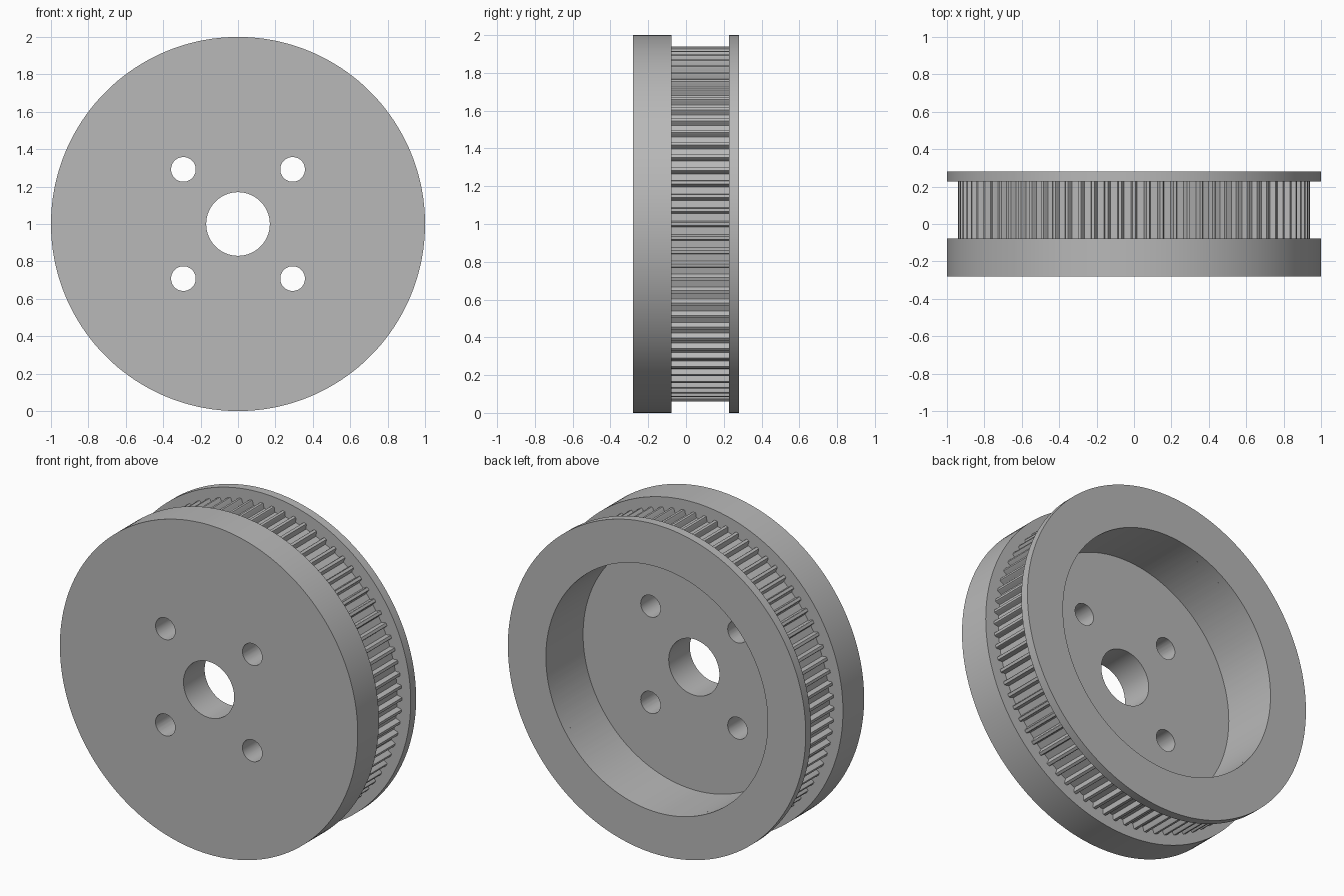
import bpy, bmesh
from math import sin, cos, tau, radians

cube = bpy.data.objects.get("Cube")
if cube:
    bpy.data.objects.remove(cube, do_unlink=True)

FRONT, GROOVE_FRONT, GROOVE_BACK, BACK = -0.28, -0.077, 0.228, 0.28
TEETH, TIP_R, TOOTH_DEPTH = 80, 0.94, 0.03
BORE_R, RECESS_R = 0.17, 0.745
BOLT_OFFSET, BOLT_R = 0.292, 0.066

metal = bpy.data.materials.new("plain grey metal")
metal.use_nodes = True
metal.diffuse_color = (0.48, 0.48, 0.48, 1)
metal.node_tree.nodes["Principled BSDF"].inputs["Base Color"].default_value = (0.48, 0.48, 0.48, 1)


def ring(name, outline, inner_r, y0, y1):
    """Extrude a polar outline along y, with a round hole through it."""
    bm = bmesh.new()

    def loop(points, y):
        return [bm.verts.new((r * sin(a), y, 1 + r * cos(a))) for a, r in points]

    hole = [(a, inner_r) for a, r in outline]
    loops = [loop(outline, y0), loop(outline, y1), loop(hole, y1), loop(hole, y0)]
    n = len(outline)
    for k in range(4):
        a, b = loops[k], loops[(k + 1) % 4]
        for i in range(n):
            j = (i + 1) % n
            bm.faces.new((a[i], a[j], b[j], b[i]))
    bmesh.ops.recalc_face_normals(bm, faces=bm.faces)
    mesh = bpy.data.meshes.new(name)
    bm.to_mesh(mesh)
    bm.free()
    mesh.materials.append(metal)
    obj = bpy.data.objects.new(name, mesh)
    bpy.context.collection.objects.link(obj)
    return obj


def circle(r, n=180):
    return [(tau * i / n, r) for i in range(n)]


def smooth(obj):
    bpy.ops.object.select_all(action='DESELECT')
    obj.select_set(True)
    bpy.context.view_layer.objects.active = obj
    bpy.ops.object.shade_smooth_by_angle(angle=radians(30))


# Thick front flange with the central bore
front_flange = ring("front_flange", circle(1), BORE_R, FRONT, GROOVE_FRONT)

# Four bolt holes cut through the front flange
for sx in (-1, 1):
    for sz in (-1, 1):
        bpy.ops.mesh.primitive_cylinder_add(
            vertices=48, radius=BOLT_R, depth=1,
            location=(sx * BOLT_OFFSET, 0, 1 + sz * BOLT_OFFSET), rotation=(radians(90), 0, 0))
        cutter = bpy.context.object
        cutter.name = "bolt_hole_cutter"
        cutter.hide_render = True
        cut = front_flange.modifiers.new("bolt_hole", 'BOOLEAN')
        cut.operation, cut.solver, cut.object = 'DIFFERENCE', 'EXACT', cutter
        bpy.context.view_layer.objects.active = front_flange
        bpy.ops.object.modifier_apply(modifier=cut.name)
        bpy.data.objects.remove(cutter, do_unlink=True)

# Toothed belt track: half a tooth as (share of pitch, share of depth), mirrored
half = [(0.11, 0), (0.16, 0.2), (0.19, 0.75), (0.24, 1)]
tooth = [(-t, d) for t, d in reversed(half)] + half
outline = [(tau * (i + t) / TEETH, TIP_R - d * TOOTH_DEPTH)
           for i in range(TEETH) for t, d in tooth]
belt_track = ring("toothed_belt_track", outline, RECESS_R, GROOVE_FRONT, GROOVE_BACK)

# Thin back flange around the recess
back_flange = ring("back_flange", circle(1), RECESS_R, GROOVE_BACK, BACK)

for part in (front_flange, belt_track, back_flange):
    smooth(part)
